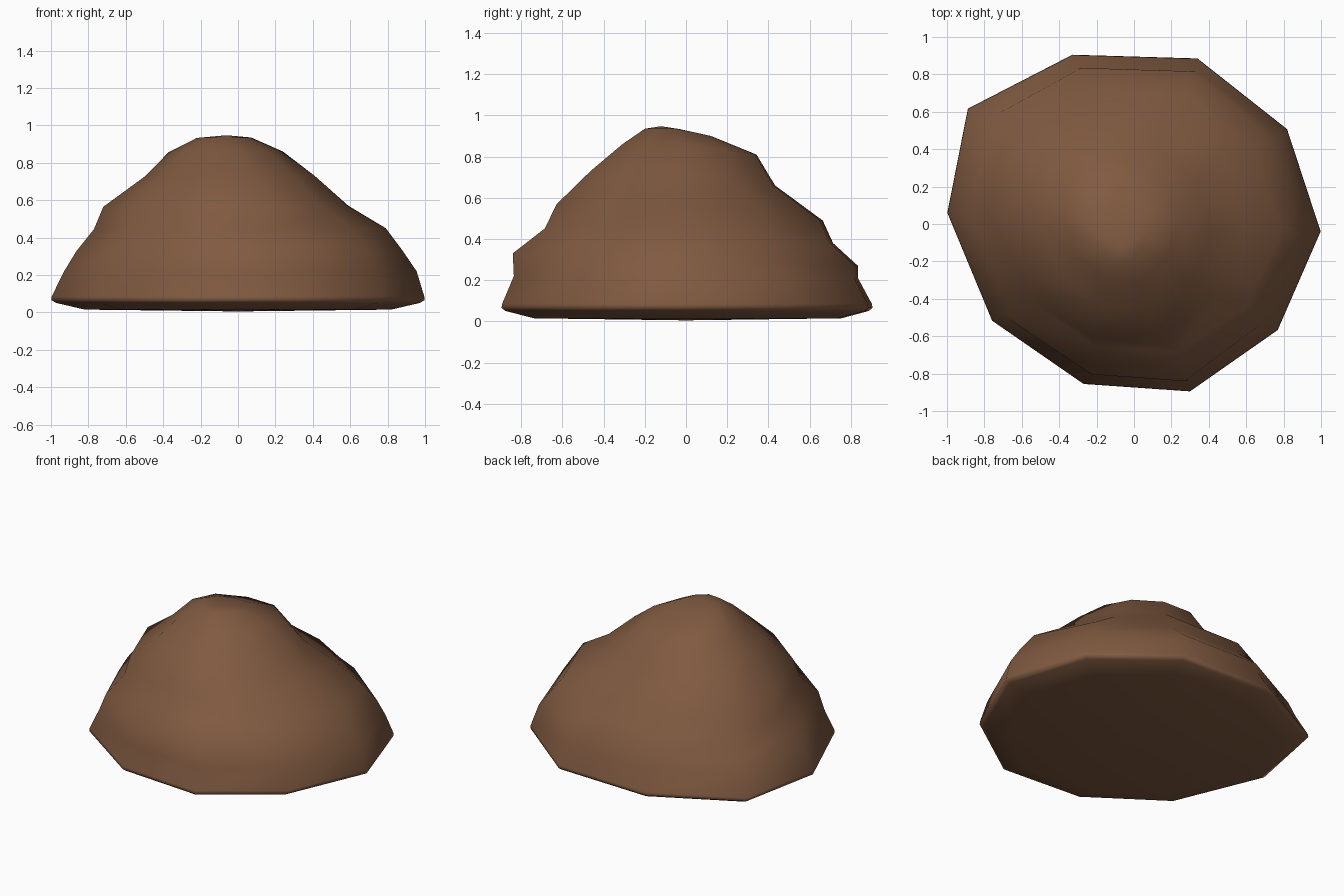
import bpy, bmesh

# Dirt mound: one ten-sided outline lofted upward through shrinking, shifting rings
OUTLINE = [(-0.33, 0.91), (-0.89, 0.62), (-1.0, 0.06), (-0.76, -0.52), (-0.27, -0.86),
           (0.30, -0.90), (0.77, -0.57), (1.0, -0.04), (0.82, 0.51), (0.34, 0.89)]
# height, height at the back, left, right, front, back extent
RINGS = [(0.015, 0.015, -0.82, 0.82, -0.74, 0.75),
         (0.05, 0.05, -0.97, 0.97, -0.88, 0.88),
         (0.065, 0.065, -0.998, 0.998, -0.90, 0.90),
         (0.085, 0.085, -0.996, 0.996, -0.897, 0.897),
         (0.22, 0.21, -0.93, 0.955, -0.84, 0.83),
         (0.33, 0.27, -0.865, 0.88, -0.845, 0.83),
         (0.45, 0.38, -0.77, 0.79, -0.69, 0.71),
         (0.57, 0.49, -0.72, 0.59, -0.63, 0.66),
         (0.73, 0.66, -0.50, 0.41, -0.465, 0.43),
         (0.86, 0.81, -0.37, 0.24, -0.31, 0.34),
         (0.935, 0.90, -0.22, 0.07, -0.20, 0.12)]

earth = bpy.data.materials.new("brown earth")
earth.diffuse_color = (0.215, 0.102, 0.052, 1)

bm = bmesh.new()
loops = []
for z, zb, l, r, f, b in RINGS:
    loops.append([bm.verts.new(((l + r) / 2 + x * (r - l) / 2,
                                (f + b) / 2 + y / 0.905 * (b - f) / 2,
                                z + (zb - z) * max(0, y / 0.9)))
                  for x, y in OUTLINE])
n = len(OUTLINE)
for lo, hi in zip(loops, loops[1:]):
    for i in range(n):
        j = (i + 1) % n
        bm.faces.new((lo[i], lo[j], hi[j], hi[i]))
# Close the crown and the underside
for loop, centre in ((loops[-1], (-0.06, -0.12, 0.947)), (loops[0], (0, 0, 0.005))):
    c = bm.verts.new(centre)
    for i in range(n):
        bm.faces.new((loop[i], loop[(i + 1) % n], c))
bmesh.ops.recalc_face_normals(bm, faces=bm.faces)
for face in bm.faces:
    face.smooth = True

mesh = bpy.data.meshes.new("dirt_mound")
bm.to_mesh(mesh)
bm.free()
mesh.materials.append(earth)
bpy.context.collection.objects.link(bpy.data.objects.new("dirt_mound", mesh))
